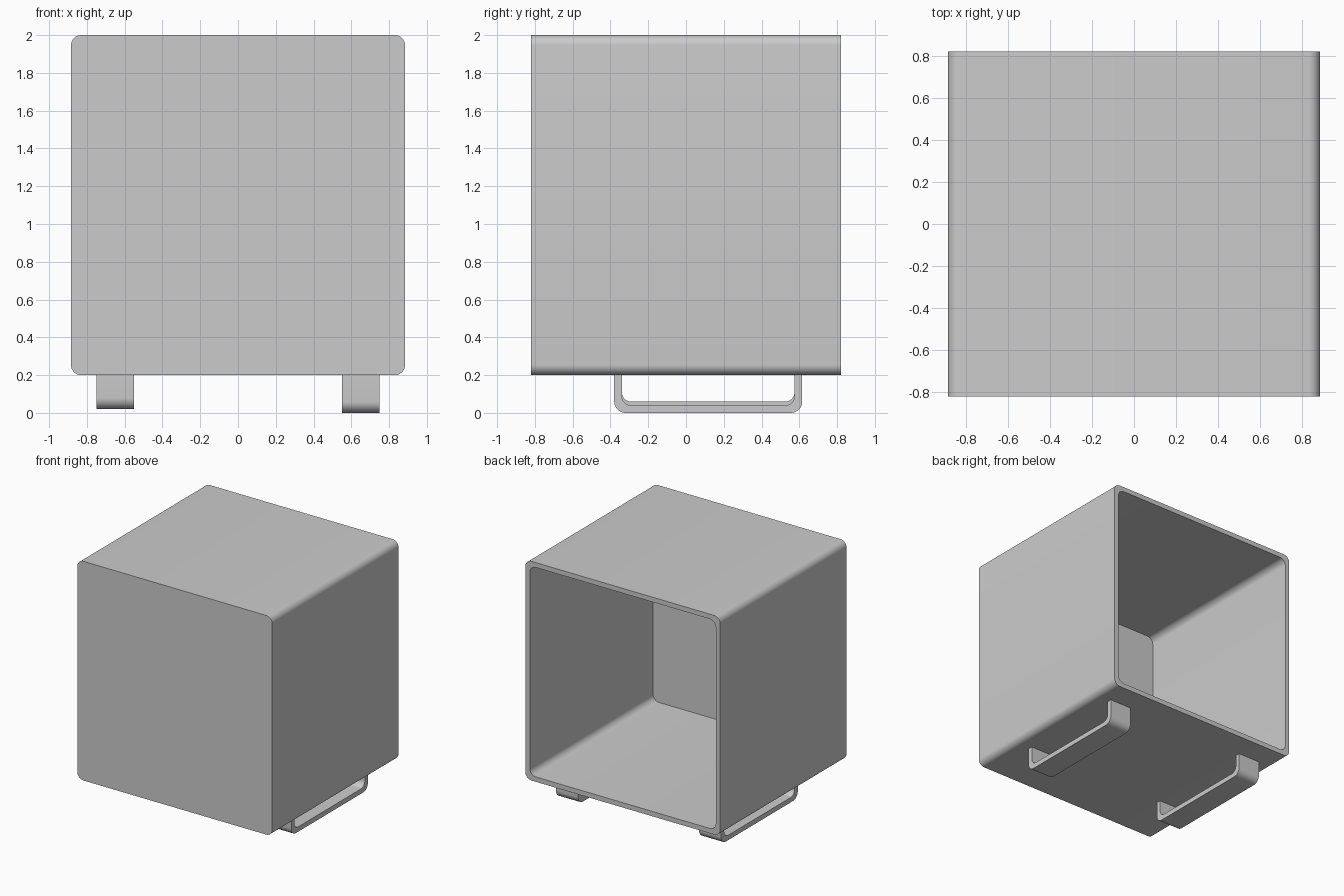
import bpy, bmesh, math

old = bpy.data.objects.get("Cube")
if old:
    bpy.data.objects.remove(old, do_unlink=True)

# Single light grey finish
grey = bpy.data.materials.new("light_grey")
grey.use_nodes = True
colour = (0.6, 0.6, 0.6, 1)
grey.diffuse_color = colour
grey.node_tree.nodes["Principled BSDF"].inputs["Base Color"].default_value = colour

STEPS = 8


def arc(cx, cy, r, start):
    """Quarter circle, counter-clockwise from the start angle in degrees."""
    angles = [math.radians(start + 90 * i / STEPS) for i in range(STEPS + 1)]
    return [(cx + r * math.cos(a), cy + r * math.sin(a)) for a in angles]


def rounded_rect(x0, x1, z0, z1, r):
    return (arc(x1 - r, z1 - r, r, 0) + arc(x0 + r, z1 - r, r, 90)
            + arc(x0 + r, z0 + r, r, 180) + arc(x1 - r, z0 + r, r, 270))


def u_path(y0, y1, z0, top, r):
    """Open U with rounded lower corners."""
    return [(y0, top)] + arc(y0 + r, z0 + r, r, 180) + arc(y1 - r, z0 + r, r, 270) + [(y1, top)]


def finish(bm, name):
    bmesh.ops.recalc_face_normals(bm, faces=bm.faces)
    mesh = bpy.data.meshes.new(name)
    bm.to_mesh(mesh)
    bm.free()
    mesh.materials.append(grey)
    obj = bpy.data.objects.new(name, mesh)
    bpy.context.collection.objects.link(obj)
    bpy.ops.object.select_all(action='DESELECT')
    obj.select_set(True)
    bpy.context.view_layer.objects.active = obj
    bpy.ops.object.shade_smooth_by_angle(angle=math.radians(30))
    return obj


# Open-backed box: loops run from the front face to the rim and back inside
W, D, Z0, Z1, WALL, R = 0.885, 0.82, 0.2, 2.0, 0.04, 0.055
outer = rounded_rect(-W, W, Z0, Z1, R)
inner = rounded_rect(-W + WALL, W - WALL, Z0 + WALL, Z1 - WALL, R)
bm = bmesh.new()
loops = [[bm.verts.new((x, y, z)) for x, z in pts]
         for pts, y in ((outer, -D), (outer, D), (inner, D), (inner, WALL - D))]
for a, b in zip(loops, loops[1:]):
    for i in range(len(a)):
        j = (i + 1) % len(a)
        bm.faces.new((a[i], a[j], b[j], b[i]))
bm.faces.new(loops[0])
bm.faces.new(loops[-1])
finish(bm, "box_shell")


# Bent strap feet: a U-shaped band extruded sideways
def strap_foot(name, x0, x1, bottom):
    top, t = Z0 + 0.01, 0.04
    out = u_path(-0.38, 0.615, bottom, top, 0.06)
    inn = u_path(-0.38 + t, 0.615 - t, bottom + t, top, 0.05)
    bm = bmesh.new()
    rows = [[bm.verts.new((x, y, z)) for y, z in pts]
            for pts, x in ((out, x0), (out, x1), (inn, x1), (inn, x0))]
    for k in range(4):
        a, b = rows[k], rows[(k + 1) % 4]
        for i in range(len(a) - 1):
            bm.faces.new((a[i], a[i + 1], b[i + 1], b[i]))
    for end in (0, -1):
        bm.faces.new([row[end] for row in rows])
    finish(bm, name)


strap_foot("left_foot", 0.55, 0.75, 0.0)
strap_foot("right_foot", -0.75, -0.55, 0.02)
